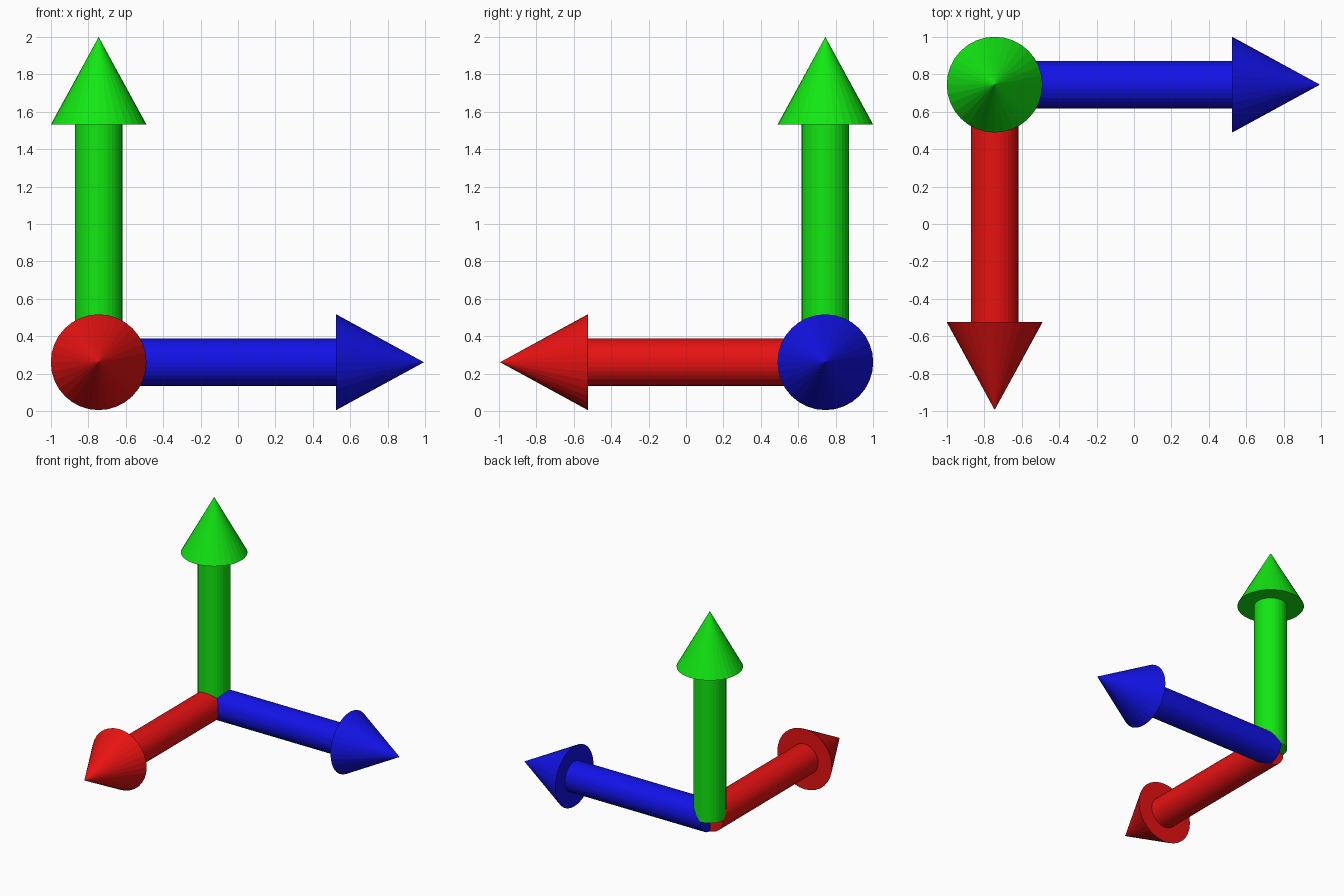
import bpy
from math import pi
from mathutils import Matrix, Vector

cube = bpy.data.objects.get("Cube")
if cube:
    bpy.data.objects.remove(cube, do_unlink=True)

ORIGIN = Vector((-0.745, 0.745, 0.261))
SIDES = 32
SHAFT_RADIUS, HEAD_RADIUS = 0.127, 0.256
HEAD_START, TIP = 1.27, 1.739


def make_material(name, color):
    mat = bpy.data.materials.new(name)
    mat.use_nodes = True
    mat.diffuse_color = color
    mat.node_tree.nodes["Principled BSDF"].inputs["Base Color"].default_value = color
    return mat


def add_part(name, start, end, r_start, r_end, turn, mat):
    # Tapered round part lying along the turned z axis
    bpy.ops.mesh.primitive_cone_add(vertices=SIDES, radius1=r_start, radius2=r_end,
                                    depth=end - start)
    obj = bpy.context.object
    obj.name = name
    middle = Matrix.Translation((0, 0, (start + end) / 2))
    obj.matrix_world = Matrix.Translation(ORIGIN) @ turn @ middle
    obj.data.materials.append(mat)


def add_arrow(name, turn, mat):
    add_part(name + "_shaft", 0, HEAD_START, SHAFT_RADIUS, SHAFT_RADIUS, turn, mat)
    add_part(name + "_head", HEAD_START, TIP, HEAD_RADIUS, 0, turn, mat)


# Three arrows meeting at one corner
add_arrow("up_arrow", Matrix.Identity(4), make_material("green", (0.006, 0.8, 0.006, 1)))
add_arrow("side_arrow", Matrix.Rotation(pi / 2, 4, "Y"), make_material("blue", (0.006, 0.006, 0.8, 1)))
add_arrow("front_arrow", Matrix.Rotation(pi / 2, 4, "X"), make_material("red", (0.8, 0.006, 0.006, 1)))
